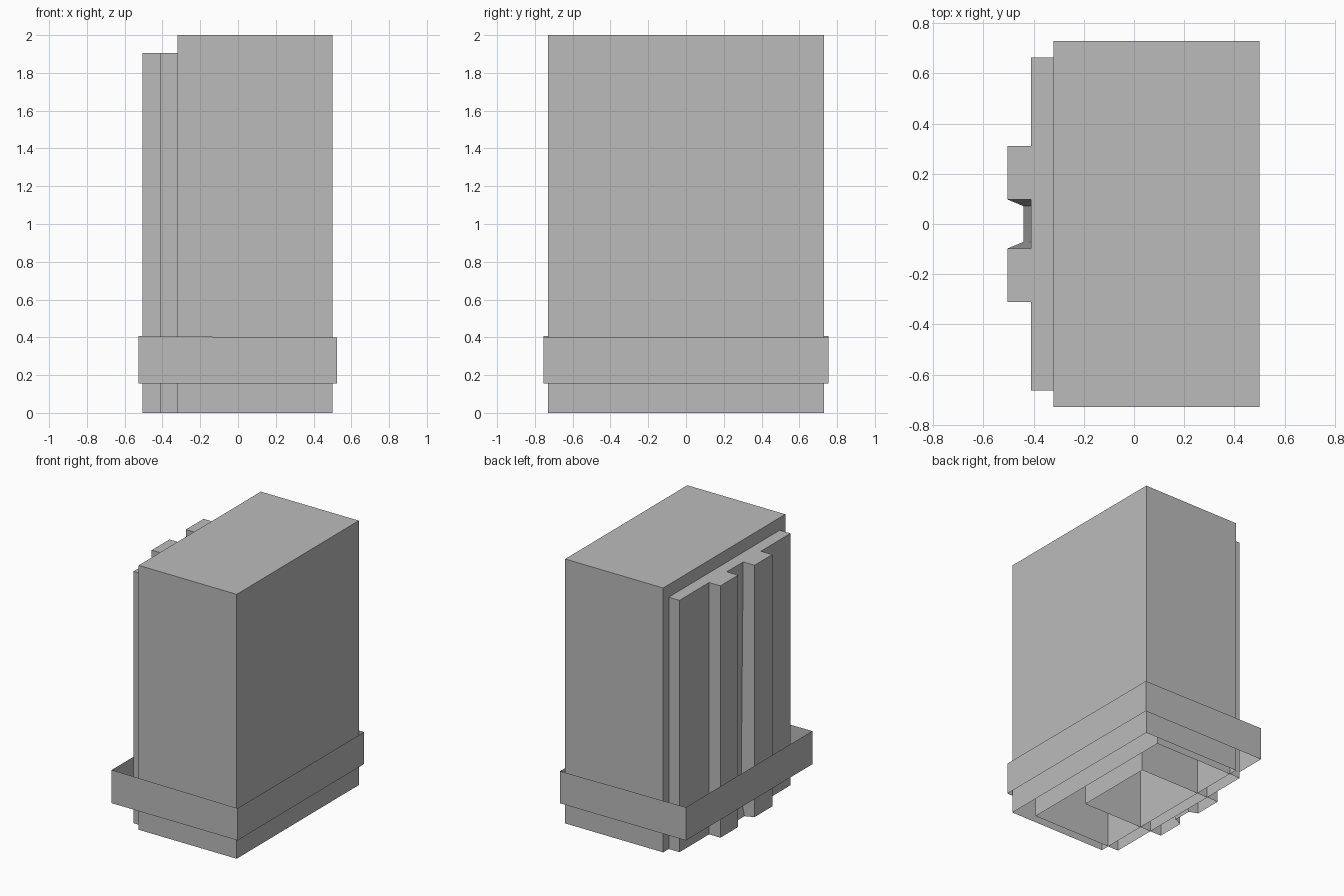
import bpy
import bmesh

cube = bpy.data.objects.get("Cube")
if cube:
    bpy.data.objects.remove(cube, do_unlink=True)

grey = bpy.data.materials.new("plain grey")
grey.use_nodes = True
colour = (0.5, 0.5, 0.5, 1)
grey.diffuse_color = colour
grey.node_tree.nodes["Principled BSDF"].inputs["Base Color"].default_value = colour


def rectangle(x0, x1, y):
    return [(x0, -y), (x1, -y), (x1, y), (x0, y)]


def shell(name, lower, upper, capped=True):
    """Sheet walls between two matching outlines, open below."""
    bm = bmesh.new()
    low = [bm.verts.new(p) for p in lower]
    high = [bm.verts.new(p) for p in upper]
    count = len(low)
    for i in range(count):
        j = (i + 1) % count
        bm.faces.new((low[i], low[j], high[j], high[i]))
    if capped:
        bm.faces.new(high)
    mesh = bpy.data.meshes.new(name)
    bm.to_mesh(mesh)
    bm.free()
    mesh.materials.append(grey)
    obj = bpy.data.objects.new(name, mesh)
    bpy.context.collection.objects.link(obj)
    return obj


def at(outline, z):
    return [(x, y, z) for x, y in outline]


# Main block and the thinner plate nested in it
body = rectangle(-0.32, 0.5, 0.73)
shell("main_body", at(body, 0), at(body, 2))
plate = rectangle(-0.41, 0.343, 0.663)
shell("side_plate", at(plate, 0), at(plate, 1.905))


# Twin ribs with a groove whose back leans inward towards the top
def ribs(depth, half):
    outer = rectangle(-0.505, 0.185, 0.31)
    return outer + [(-0.505, 0.098), (depth, half), (depth, -half), (-0.505, -0.098)]


shell("grooved_ribs", at(ribs(-0.44, 0.071), 0), at(ribs(0, 0.098), 1.905))

# Loose band around the base, slightly taller on the ribbed side
band = rectangle(-0.528, 0.525, 0.755)
top = [(x, y, 0.402 - 0.008 * x) for x, y in band]
shell("base_band", at(band, 0.155), top, capped=False)
